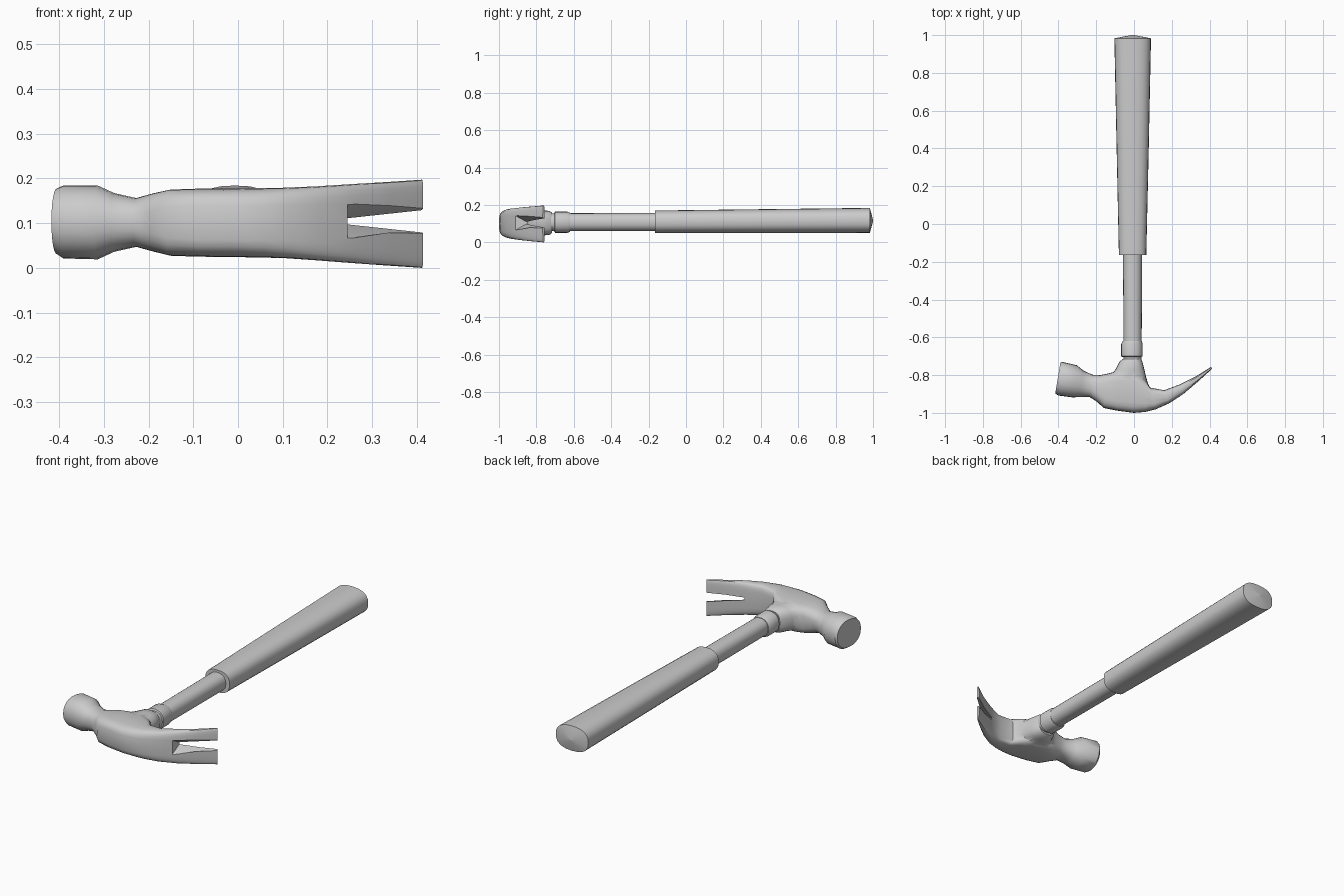
import bpy, bmesh, math
from mathutils import Vector


def loft(name, rings):
    """Skin a list of closed point rings and cap both ends."""
    bm = bmesh.new()
    loops = [[bm.verts.new(p) for p in r] for r in rings]
    n = len(loops[0])
    for a, b in zip(loops, loops[1:]):
        for i in range(n):
            j = (i + 1) % n
            bm.faces.new((a[i], a[j], b[j], b[i]))
    bm.faces.new(loops[0])
    bm.faces.new(loops[-1])
    bmesh.ops.recalc_face_normals(bm, faces=bm.faces)
    me = bpy.data.meshes.new(name)
    bm.to_mesh(me)
    bm.free()
    ob = bpy.data.objects.new(name, me)
    bpy.context.collection.objects.link(ob)
    return ob


def ring(c, u, v, p=2.0, n=24):
    """Superellipse ring around c with half-axes u and v."""
    pts = []
    for i in range(n):
        t = math.tau * i / n
        cs, sn = math.cos(t), math.sin(t)
        a = math.copysign(abs(cs) ** (2 / p), cs)
        b = math.copysign(abs(sn) ** (2 / p), sn)
        pts.append(Vector(c) + Vector(u) * a + Vector(v) * b)
    return pts


def along_y(name, stations, p=2.0):
    """Loft along the handle: stations are (y, x0, x1, z0, z1)."""
    return loft(name, [ring(((x0 + x1) / 2, y, (z0 + z1) / 2),
                            ((x1 - x0) / 2, 0, 0), (0, 0, (z1 - z0) / 2), p)
                       for y, x0, x1, z0, z1 in stations])


def smooth(ob, angle):
    bpy.ops.object.select_all(action='DESELECT')
    bpy.context.view_layer.objects.active = ob
    ob.select_set(True)
    bpy.ops.object.shade_smooth_by_angle(angle=math.radians(angle))


def boolean(ob, other, op):
    m = ob.modifiers.new(op, 'BOOLEAN')
    m.operation, m.object, m.solver = op, other, 'EXACT'
    bpy.ops.object.select_all(action='DESELECT')
    bpy.context.view_layer.objects.active = ob
    ob.select_set(True)
    bpy.ops.object.modifier_apply(modifier=m.name)
    bpy.data.objects.remove(other)


# rubber grip, slightly domed at the end
grip = along_y("grip", [
    (-0.165, -0.08, 0.065, 0.05, 0.17),
    (0.4, -0.092, 0.078, 0.05, 0.177),
    (0.983, -0.104, 0.09, 0.05, 0.184),
    (1.0, -0.015, 0.001, 0.112, 0.12)], 2.5)
smooth(grip, 35)

# steel shaft and collar
shaft = along_y("shaft", [
    (-0.76, -0.055, 0.04, 0.06, 0.155),
    (-0.16, -0.058, 0.043, 0.06, 0.157)], 2.3)
smooth(shaft, 35)
collar = along_y("collar", [
    (-0.705, -0.058, 0.037, 0.06, 0.155),
    (-0.70, -0.068, 0.046, 0.051, 0.164),
    (-0.635, -0.068, 0.046, 0.051, 0.164),
    (-0.62, -0.06, 0.042, 0.056, 0.158)], 2.2)
smooth(collar, 35)

# head: inner outline point, outer outline point, z range, squareness
head_stations = [
    (-0.390, -0.735, -0.417, -0.898, 0.030, 0.178, 2.2),
    (-0.380, -0.730, -0.400, -0.908, 0.021, 0.184, 2.2),
    (-0.302, -0.748, -0.325, -0.918, 0.019, 0.184, 2.2),
    (-0.268, -0.776, -0.285, -0.916, 0.036, 0.167, 2.2),
    (-0.220, -0.798, -0.235, -0.916, 0.047, 0.156, 2.3),
    (-0.180, -0.800, -0.195, -0.942, 0.036, 0.167, 2.8),
    (-0.140, -0.792, -0.160, -0.974, 0.027, 0.175, 3.5),
    (-0.090, -0.780, -0.090, -0.988, 0.025, 0.177, 4.0),
    (0.000, -0.780, 0.000, -1.000, 0.024, 0.178, 4.0),
    (0.050, -0.815, 0.060, -0.995, 0.023, 0.178, 4.0),
    (0.085, -0.866, 0.115, -0.981, 0.022, 0.179, 4.0),
    (0.160, -0.880, 0.185, -0.950, 0.017, 0.182, 4.0),
    (0.240, -0.850, 0.262, -0.900, 0.011, 0.187, 4.0),
    (0.330, -0.805, 0.342, -0.832, 0.005, 0.192, 4.0),
    (0.408, -0.756, 0.414, -0.766, 0.000, 0.197, 4.0)]
rings = []
for xi, yi, xo, yo, z0, z1, p in head_stations:
    rings.append(ring(((xi + xo) / 2, (yi + yo) / 2, (z0 + z1) / 2),
                      ((xi - xo) / 2, (yi - yo) / 2, 0),
                      (0, 0, (z1 - z0) / 2), p))
head = loft("hammer_head", rings)

# flared socket where the handle enters the head
socket = along_y("socket", [
    (-0.716, -0.060, 0.036, 0.050, 0.158),
    (-0.730, -0.078, 0.045, 0.040, 0.168),
    (-0.770, -0.098, 0.055, 0.036, 0.171),
    (-0.810, -0.130, 0.064, 0.032, 0.173),
    (-0.850, -0.135, 0.076, 0.030, 0.175),
    (-0.900, -0.130, 0.105, 0.030, 0.175)], 2.6)
boolean(head, socket, 'UNION')


# V-shaped slot between the claws, bevelled on the outer face
def slot_section(x, pts, zc=0.104):
    return ([(x, y, zc + h) for y, h in pts]
            + [(x, y, zc - h) for y, h in reversed(pts)])


slot = loft("claw_slot_cutter", [
    slot_section(0.245, [(-0.97, 0.07), (-0.855, 0.007), (-0.75, 0.007)]),
    slot_section(0.430, [(-0.82, 0.045), (-0.750, 0.027), (-0.65, 0.027)])])
slot.hide_render = True
boolean(head, slot, 'DIFFERENCE')
smooth(head, 38)
